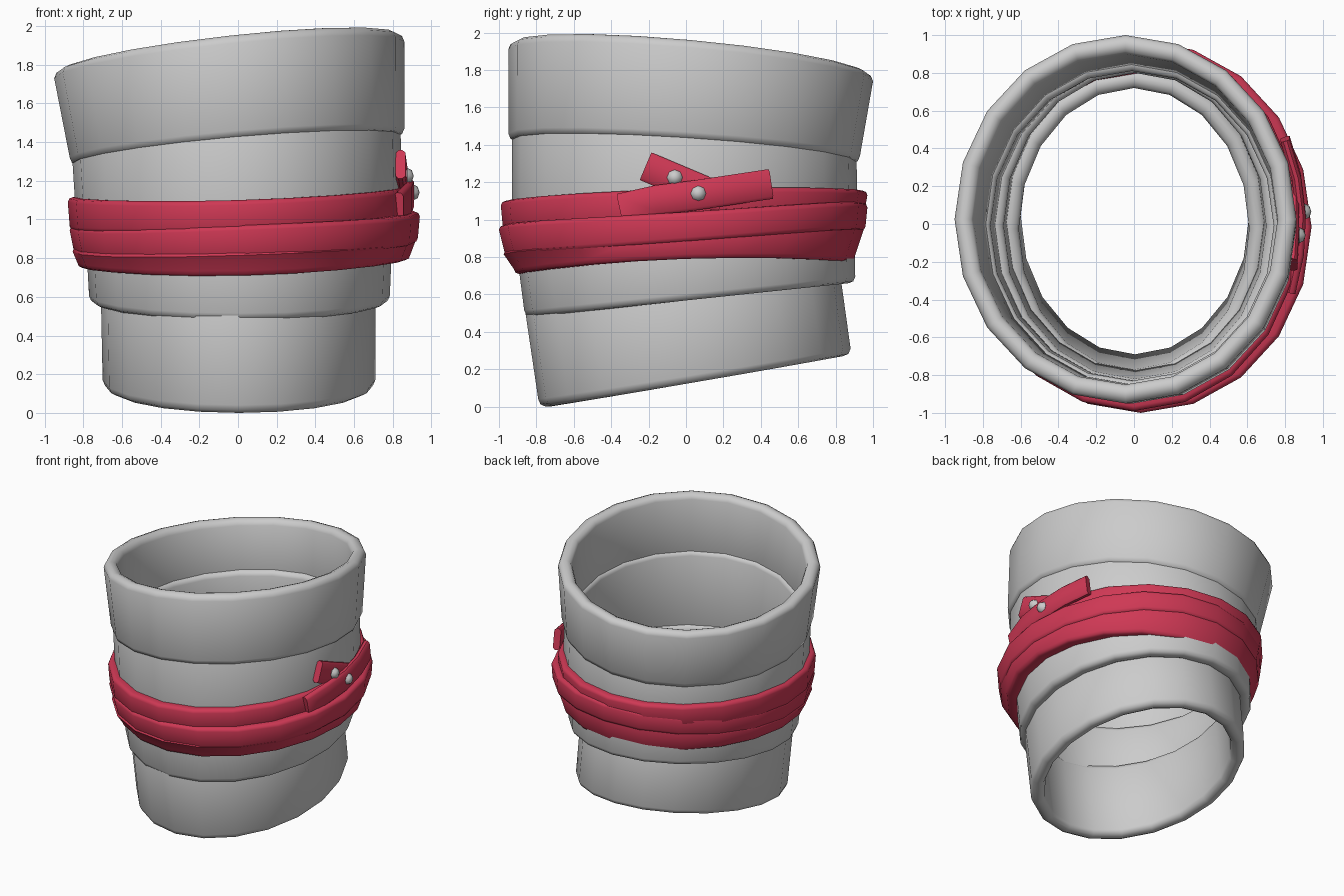
import bpy, bmesh, math
from mathutils import Vector

if "Cube" in bpy.data.objects:
    bpy.data.objects.remove(bpy.data.objects["Cube"])

SIDES = 20

def material(name, color):
    m = bpy.data.materials.new(name)
    m.diffuse_color = color
    m.use_nodes = True
    m.node_tree.nodes["Principled BSDF"].inputs["Base Color"].default_value = m.diffuse_color
    return m

RED = material("red_leather", (0.62, 0.04, 0.09, 1))

def finish(name, bm, mat=None, angle=45):
    bmesh.ops.recalc_face_normals(bm, faces=bm.faces)
    me = bpy.data.meshes.new(name)
    bm.to_mesh(me)
    bm.free()
    ob = bpy.data.objects.new(name, me)
    bpy.context.collection.objects.link(ob)
    if mat:
        me.materials.append(mat)
    bpy.ops.object.select_all(action='DESELECT')
    bpy.context.view_layer.objects.active = ob
    ob.select_set(True)
    bpy.ops.object.shade_smooth_by_angle(angle=math.radians(angle))
    return ob

def height(q, a):
    # blend of heights given at front, right, back, left
    f, r, b, l = q
    return ((f + r + b + l) / 4 + (r - l) / 2 * math.cos(a)
            + (b - f) / 2 * math.sin(a) + (r + l - f - b) / 4 * math.cos(2 * a))

def tilted_ring(name, z_bot, z_top, ext_bot, ext_top, wall, r, mat=None):
    # ext = xmin, xmax, ymin, ymax of the outer wall; rounded-rectangle section
    k = 0.3 * r
    top_arc = [(0, r), (k, k), (r, 0), (wall - r, 0), (wall - k, k), (wall, r)]
    section = [(d, 1, -h) for d, h in top_arc] + [(d, 0, h) for d, h in reversed(top_arc)]
    bm = bmesh.new()
    loops = []
    for i in range(SIDES):
        a = 2 * math.pi * i / SIDES
        loop = []
        for d, v, dz in section:
            x0, x1, y0, y1 = ext_top if v else ext_bot
            x = (x0 + x1) / 2 + ((x1 - x0) / 2 - d) * math.cos(a)
            y = (y0 + y1) / 2 + ((y1 - y0) / 2 - d) * math.sin(a)
            loop.append(bm.verts.new((x, y, height(z_top if v else z_bot, a) + dz)))
        loops.append(loop)
    n = len(section)
    for i in range(SIDES):
        p, q = loops[i], loops[(i + 1) % SIDES]
        for j in range(n):
            bm.faces.new((p[j], q[j], q[(j + 1) % n], p[(j + 1) % n]))
    return finish(name, bm, mat)

# Grey overlapping cuff rings, from the bottom up
tilted_ring("cuff_bottom", (0.0, .13, .27, .13), (.62, .70, .78, .70),
            (-.70, .71, -.79, .88), (-.71, .71, -.87, .82), .10, .04)
tilted_ring("cuff_lower", (.48, .57, .66, .57), (.97, 1.0, 1.04, 1.0),
            (-.77, .785, -.865, .905), (-.79, .80, -.92, .90), .10, .035)
tilted_ring("cuff_middle", (.83, .90, .95, .86), (1.52, 1.53, 1.42, 1.40),
            (-.83, .85, -.93, .92), (-.86, .84, -.93, .91), .10, .035)
tilted_ring("cuff_top", (1.42, 1.43, 1.30, 1.28), (1.95, 1.96, 1.78, 1.77),
            (-.87, .86, -.95, .93), (-.95, .86, -.95, 1.0), .10, .04)

# Red wrapped belt, three overlapping turns
tilted_ring("belt_upper", (.94, 1.0, 1.0, .94), (1.10, 1.165, 1.155, 1.115),
            (-.87, .88, -.98, .95), (-.88, .88, -.99, .97), .10, .025, RED)
tilted_ring("belt_middle", (.80, .88, .94, .82), (.97, 1.04, 1.09, .97),
            (-.85, .93, -.97, .96), (-.87, .94, -1.0, .97), .11, .025, RED)
tilted_ring("belt_lower", (.71, .79, .77, .75), (.84, .92, .97, .86),
            (-.83, .89, -.92, .90), (-.855, .92, -.975, .95), .10, .025, RED)

def strap(name, pts, width, thick):
    # flat strip swept along points, lying against the right side
    pts = [Vector(p) for p in pts]
    bm = bmesh.new()
    loops = []
    for i, p in enumerate(pts):
        t = (pts[min(i + 1, len(pts) - 1)] - pts[max(i - 1, 0)]).normalized()
        w = Vector((0, -t.z, t.y)).normalized()
        n = t.cross(w).normalized()
        h, e, c = width / 2, thick / 2, thick * .3
        sec = [(-h + c, -e), (h - c, -e), (h, -e + c), (h, e - c),
               (h - c, e), (-h + c, e), (-h, e - c), (-h, -e + c)]
        loops.append([bm.verts.new(p + w * a + n * b) for a, b in sec])
    for p, q in zip(loops, loops[1:]):
        for j in range(8):
            bm.faces.new((p[j], q[j], q[(j + 1) % 8], p[(j + 1) % 8]))
    bm.faces.new(loops[0])
    bm.faces.new(loops[-1])
    return finish(name, bm, RED)

# Loose belt ends crossing on the right side
strap("belt_tail_outer", [(.83, -.35, 1.06), (.875, -.15, 1.105), (.885, .05, 1.13),
                          (.86, .25, 1.16), (.80, .45, 1.19)], .16, .05)
strap("belt_tail_inner", [(.84, -.215, 1.285), (.85, -.05, 1.215), (.845, .2, 1.11)], .16, .05)

# Two pointed studs
for i, (x, y, z) in enumerate([(.875, -.06, 1.225), (.905, .065, 1.14)]):
    bm = bmesh.new()
    bmesh.ops.create_uvsphere(bm, u_segments=8, v_segments=4, radius=.042)
    for v in bm.verts:
        v.co = Vector((v.co.z * .8 + x, v.co.x + y, v.co.y + z))
    finish(f"stud_{i + 1}", bm)
